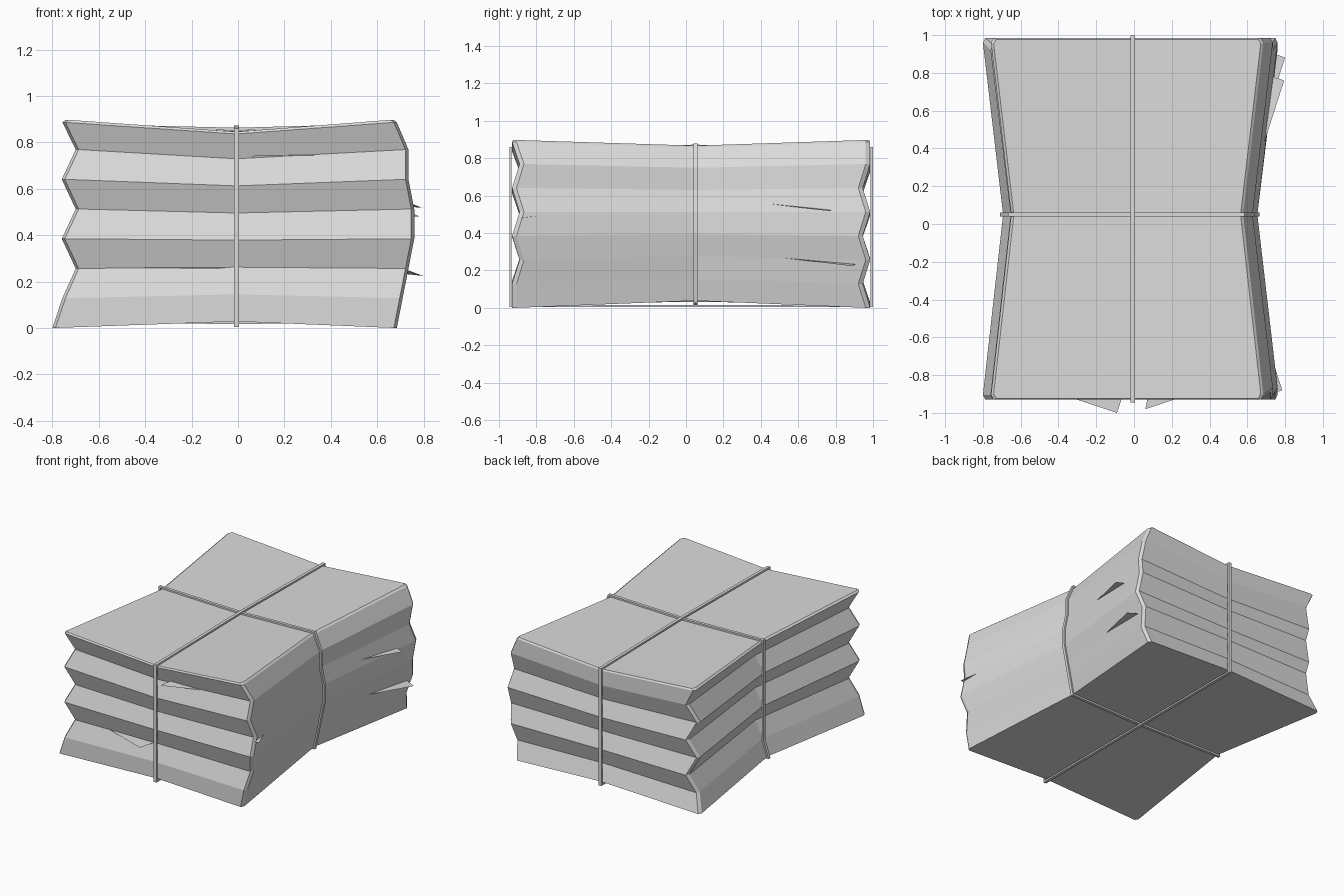
import bpy
import bmesh
from mathutils import Vector

cube = bpy.data.objects.get("Cube")
if cube:
    bpy.data.objects.remove(cube, do_unlink=True)

paper = bpy.data.materials.new("paper grey")
paper.use_nodes = True
GREY = (0.71, 0.71, 0.71, 1)
paper.diffuse_color = GREY
paper.node_tree.nodes["Principled BSDF"].inputs["Base Color"].default_value = GREY

MID_X, MID_Y = -0.007, 0.05


def finish(name, bm):
    mesh = bpy.data.meshes.new(name)
    bm.to_mesh(mesh)
    bm.free()
    mesh.materials.append(paper)
    obj = bpy.data.objects.new(name, mesh)
    bpy.context.collection.objects.link(obj)
    return obj


# Folded bundle: edge positions at each fold, from bottom to top
left = [-0.80, -0.757, -0.70, -0.76, -0.70, -0.76, -0.70, -0.757]
right = [0.685, 0.71, 0.735, 0.76, 0.76, 0.735, 0.735, 0.685]
front = [-0.93, -0.93, -0.89, -0.93, -0.89, -0.93, -0.89, -0.93]
back = [0.985, 0.945, 0.985, 0.945, 0.985, 0.945, 0.985, 0.985]
CORNER, END, SIDE = (0.0, 0.897), (0.028, 0.846), (0.038, 0.867)
PINCH = 0.107


def ring(bm, xl, xr, yf, yb, t):
    """One level of the bundle, with cut corners and pinched middles."""
    cx, cy = 0.013, 0.024
    pts = [(xl, yf + cy, CORNER), (xl + cx, yf, CORNER), (MID_X, yf, END),
           (xr - cx, yf, CORNER), (xr, yf + cy, CORNER), (xr - PINCH, MID_Y, SIDE),
           (xr, yb - cy, CORNER), (xr - cx, yb, CORNER), (MID_X, yb, END),
           (xl + cx, yb, CORNER), (xl, yb - cy, CORNER), (xl + PINCH, MID_Y, SIDE)]
    return [bm.verts.new((x, y, lo + (hi - lo) * t)) for x, y, (lo, hi) in pts]


bm = bmesh.new()
rings = []
for i, (xl, xr, yf, yb) in enumerate(zip(left, right, front, back)):
    rings.append(ring(bm, xl, xr, yf, yb, i / 7 if i < 7 else 0.988))
e = 0.014
rings.append(ring(bm, left[-1] + e, right[-1] - e, front[-1] + e / 2, back[-1] - e / 2, 1))
n = len(rings[0])
for a, b in zip(rings, rings[1:]):
    for k in range(n):
        m = (k + 1) % n
        bm.faces.new((a[k], a[m], b[m], b[k]))

# Top and bottom: four panels meeting at the tied centre
for loop, z in ((rings[0], 0.03), (rings[-1], 0.85)):
    centre = bm.verts.new((MID_X, MID_Y, z))
    for s in range(2, n + 2, 3):
        bm.faces.new([centre] + [loop[(s + j) % n] for j in range(4)])
bmesh.ops.recalc_face_normals(bm, faces=bm.faces)
finish("paper_bundle", bm)


# Strings: a flat band following a closed path
def band(name, path, axis, width=0.022, thick=0.012):
    bm = bmesh.new()
    pts = [Vector(p) for p in path]
    middle = sum(pts, Vector()) / len(pts)
    sections = []
    for i, p in enumerate(pts):
        a = (p - pts[i - 1]).normalized()
        b = (pts[(i + 1) % len(pts)] - p).normalized()
        out = (a + b).cross(axis).normalized()
        if out.dot(p - middle) < 0:
            out.negate()
        out *= thick / max(0.5, (a + b).length / 2)
        w = axis * width / 2
        sections.append([bm.verts.new(q) for q in (p - w, p + w, p + w + out, p - w + out)])
    for i, s in enumerate(sections):
        t = sections[(i + 1) % len(sections)]
        for k in range(4):
            m = (k + 1) % 4
            bm.faces.new((s[k], s[m], t[m], t[k]))
    bmesh.ops.recalc_face_normals(bm, faces=bm.faces)
    finish(name, bm)


long_path = [(-0.932, 0.016), (-0.932, 0.848), (MID_Y, 0.86), (0.987, 0.848), (0.987, 0.016)]
band("long_string", [(MID_X, y, z) for y, z in long_path], Vector((1, 0, 0)))

lo, hi = SIDE
cross_path = [(MID_X, 0.028), (-0.692, lo), (-0.655, 0.15), (-0.655, hi), (MID_X, 0.851)]
cross_path += [(right[i] - PINCH, lo + (hi - lo) * i / 7) for i in range(7, -1, -1)]
band("cross_string", [(x, MID_Y, z) for x, z in cross_path], Vector((0, 1, 0)))


# Loose sheet corners sticking out of the folds
flaps = {
    "side_flap_upper": [(0.67, 0.37, 0.565), (0.795, 0.76, 0.518), (0.70, 0.79, 0.525)],
    "side_flap_lower": [(0.66, 0.45, 0.275), (0.80, 0.88, 0.224), (0.70, 0.92, 0.235)],
    "side_flap_front": [(0.72, -0.68, 0.505), (0.785, -0.88, 0.48), (0.73, -0.90, 0.48)],
    "front_flap_upper": [(0.36, -0.88, 0.745), (0.06, -0.98, 0.74), (0.08, -0.88, 0.745)],
    "front_flap_lower": [(-0.45, -0.88, 0.26), (-0.09, -1.0, 0.255), (-0.05, -0.88, 0.26)],
}
for name, corners in flaps.items():
    bm = bmesh.new()
    bm.faces.new([bm.verts.new(c) for c in corners])
    bmesh.ops.recalc_face_normals(bm, faces=bm.faces)
    finish(name, bm)
